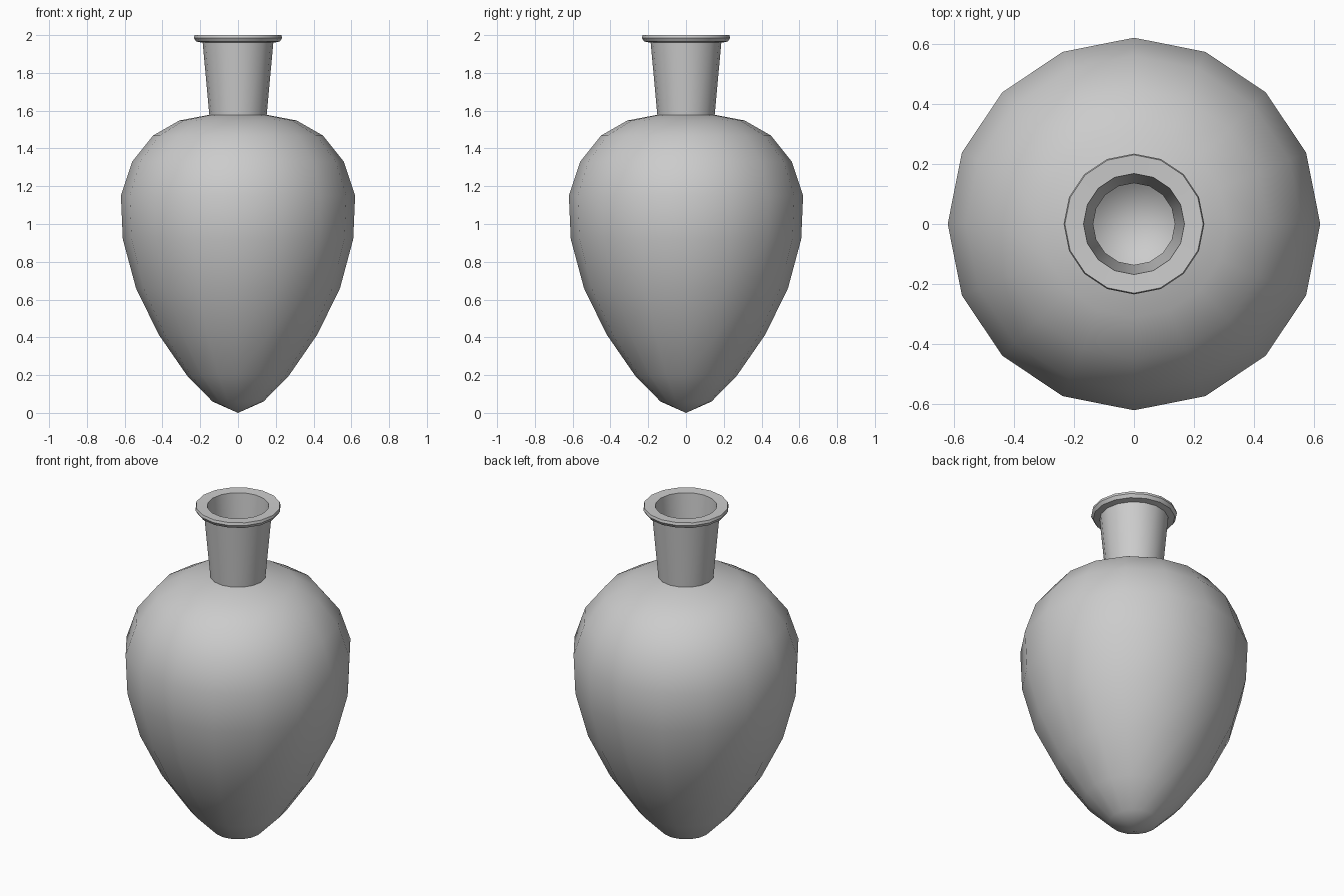
import bpy, bmesh, math

if "Cube" in bpy.data.objects:
    bpy.data.objects.remove(bpy.data.objects["Cube"])

SIDES = 16


def lathe(name, profile):
    """Revolve (radius, z) points around z; zero-radius points become poles."""
    bm = bmesh.new()
    rings = []
    for r, z in profile:
        if r == 0:
            rings.append([bm.verts.new((0, 0, z))] * SIDES)
        else:
            rings.append([bm.verts.new((r * math.cos(a), r * math.sin(a), z))
                          for a in (math.tau * i / SIDES for i in range(SIDES))])
    for low, high in zip(rings, rings[1:]):
        for i in range(SIDES):
            j = (i + 1) % SIDES
            bm.faces.new(dict.fromkeys((low[i], low[j], high[j], high[i])))
    bmesh.ops.recalc_face_normals(bm, faces=bm.faces)
    mesh = bpy.data.meshes.new(name)
    bm.to_mesh(mesh)
    bm.free()
    obj = bpy.data.objects.new(name, mesh)
    bpy.context.collection.objects.link(obj)
    bpy.ops.object.select_all(action='DESELECT')
    obj.select_set(True)
    bpy.context.view_layer.objects.active = obj
    bpy.ops.object.shade_smooth_by_angle(angle=math.radians(35))
    return obj


# Outside of the egg-shaped belly, bottom to shoulder
belly = [(0, 0), (0.135, 0.06), (0.27, 0.198), (0.42, 0.415), (0.54, 0.66),
         (0.61, 0.92), (0.62, 1.15), (0.56, 1.33), (0.45, 1.468), (0.31, 1.548)]
# Flared neck and rolled lip
neck = [(0.152, 1.578), (0.187, 1.96), (0.222, 1.966), (0.234, 1.985), (0.23, 2.0)]
# Inside of the mouth and neck
mouth = [(0.168, 1.997), (0.136, 1.562)]
# Thin inner wall, following the belly back down
inside = [(0.305, 1.53), (0.44, 1.452), (0.544, 1.32), (0.6, 1.148), (0.59, 0.924),
          (0.521, 0.667), (0.403, 0.426), (0.256, 0.213), (0.127, 0.08), (0, 0.022)]

lathe("vase", belly + neck + mouth + inside)
